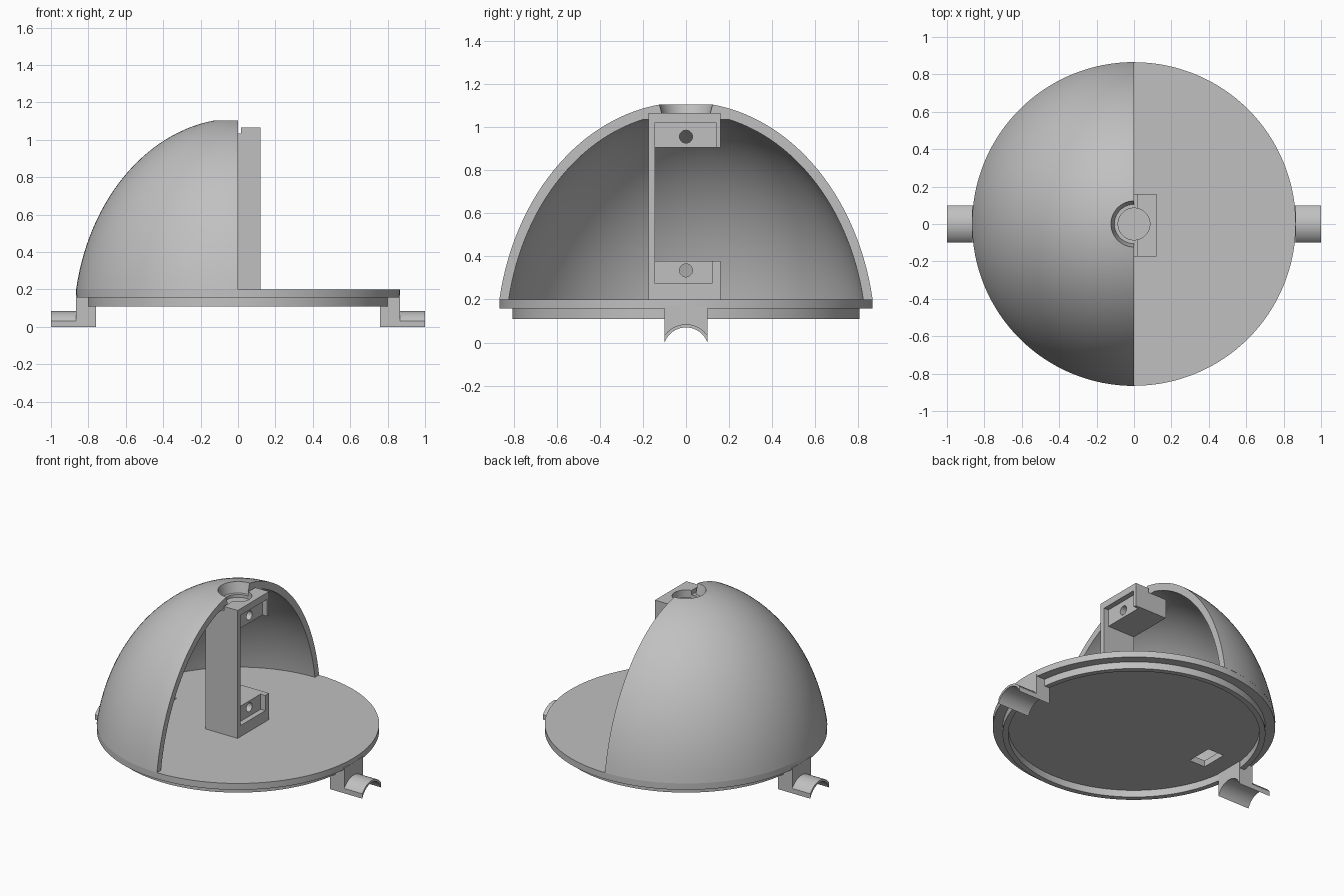
import bpy, bmesh, math
from mathutils import Matrix

old = bpy.data.objects.get("Cube")
if old:
    bpy.data.objects.remove(old, do_unlink=True)

grey = bpy.data.materials.new("light_grey")
grey.use_nodes = True
colour = (0.53, 0.53, 0.53, 1)
grey.diffuse_color = colour
grey.node_tree.nodes["Principled BSDF"].inputs["Base Color"].default_value = colour


def finish(name, bm):
    bmesh.ops.remove_doubles(bm, verts=bm.verts, dist=1e-5)
    bmesh.ops.recalc_face_normals(bm, faces=bm.faces)
    mesh = bpy.data.meshes.new(name)
    bm.to_mesh(mesh)
    bm.free()
    mesh.materials.append(grey)
    obj = bpy.data.objects.new(name, mesh)
    bpy.context.collection.objects.link(obj)
    return obj


def lathe(name, profile, start, sweep, steps):
    """Turn a closed (radius, z) outline about z; cap it if it is a part turn."""
    bm = bmesh.new()
    rings = []
    for i in range(steps + 1):
        a = start + sweep * i / steps
        rings.append([bm.verts.new((r * math.cos(a), r * math.sin(a), z)) for r, z in profile])
    n = len(profile)
    for p, q in zip(rings, rings[1:]):
        for j in range(n):
            k = (j + 1) % n
            if profile[j][0] + profile[k][0] > 0:
                bm.faces.new((p[j], p[k], q[k], q[j]))
    if sweep < 2 * math.pi:
        bm.faces.new(rings[0])
        bm.faces.new(rings[-1])
    return finish(name, bm)


def prism(name, outline, x0, x1):
    """Extrude a (y, z) outline along x."""
    bm = bmesh.new()
    a, b = [[bm.verts.new((x, y, z)) for y, z in outline] for x in (x0, x1)]
    bm.faces.new(a)
    bm.faces.new(b)
    for j in range(len(a)):
        k = (j + 1) % len(a)
        bm.faces.new((a[j], a[k], b[k], b[j]))
    return finish(name, bm)


def block(x0, x1, y0, y1, z0, z1):
    return prism("cutter", [(y0, z0), (y1, z0), (y1, z1), (y0, z1)], x0, x1)


def rod(radius, depth, matrix):
    bm = bmesh.new()
    bmesh.ops.create_cone(bm, cap_ends=True, segments=48, radius1=radius,
                          radius2=radius, depth=depth, matrix=matrix)
    return finish("cutter", bm)


def cut(obj, cutter):
    mod = obj.modifiers.new("cut", "BOOLEAN")
    mod.operation = "DIFFERENCE"
    mod.solver = "EXACT"
    mod.object = cutter
    bpy.context.view_layer.objects.active = obj
    bpy.ops.object.modifier_apply(modifier=mod.name)
    bpy.data.objects.remove(cutter, do_unlink=True)


def shade(obj):
    bpy.ops.object.select_all(action="DESELECT")
    obj.select_set(True)
    bpy.context.view_layer.objects.active = obj
    bpy.ops.object.shade_smooth_by_angle(angle=math.radians(30))


parts = []

# Round base plate with a locating ring below and a cable slot
R, TOP, UNDER, RING = 0.865, 0.2, 0.157, 0.11
base = lathe("base_plate", [(0, TOP), (R, TOP), (R, UNDER), (0.805, UNDER), (0.805, RING),
                            (0.77, RING), (0.77, UNDER), (0, UNDER)], 0, 2 * math.pi, 128)
cut(base, block(-0.64, -0.52, -0.09, 0.09, 0.1, 0.3))
parts.append(base)


# Half dome shell with a collar and a flared opening at the crown
def ellipse(a, b, z0, z1, n=28):
    t0, t1 = math.asin(z0 / b), math.asin(z1 / b)
    return [(a * math.cos(t0 + (t1 - t0) * i / n), b * math.sin(t0 + (t1 - t0) * i / n))
            for i in range(n + 1)]


FLOOR = 1.035
outer = ellipse(0.88, 1.115, TOP, 1.104)
inner = ellipse(0.837, 1.065, TOP, FLOOR)
parts.append(lathe("half_dome", outer + [(0.105, FLOOR)] + inner[::-1],
                   math.pi / 2, math.pi, 64))

# C-shaped upright bracket
Y0, Y1, Y2 = -0.175, -0.143, 0.16
bracket = prism("upright_bracket", [(Y0, 0.19), (Y2, 0.19), (Y2, 0.378), (Y1, 0.378),
                                    (Y1, 0.905), (Y2, 0.905), (Y2, 1.065), (Y0, 1.065)],
                -0.12, 0.12)
cut(bracket, block(-0.3, 0.017, -0.3, 0.3, FLOOR, 1.2))        # step under the dome
cut(bracket, block(0.085, 0.2, Y1, 0.14, 0.8, 1.02))           # upper pocket
cut(bracket, block(0.085, 0.2, Y1, 0.12, 0.275, 0.5))          # lower pocket
cut(bracket, rod(0.085, 0.2, Matrix.Translation((0, 0, 1.115))))   # bearing seat
for z in (0.955, 0.335):                                       # screw holes
    cut(bracket, rod(0.03, 0.6, Matrix.Translation((0, 0, z)) @ Matrix.Rotation(math.pi / 2, 4, "Y")))
parts.append(bracket)


# Two feet, each a post and a saddle with an arched underside
def arc(radius, n=20):
    t = math.asin(0.1 / radius)
    return [(radius * math.sin(-t + 2 * t * i / n),
             radius * math.cos(-t + 2 * t * i / n) - 0.036) for i in range(n + 1)]


arch = arc(0.106)
for side, label in ((1, "left"), (-1, "right")):
    parts.append(prism(label + "_foot_post", arch + [(0.1, 0.17), (-0.1, 0.17)],
                       side * 0.76, side * 0.865))
    parts.append(prism(label + "_foot_saddle", arch + arc(0.121)[::-1],
                       side * 0.86, side * 1.0))

for part in parts:
    shade(part)
